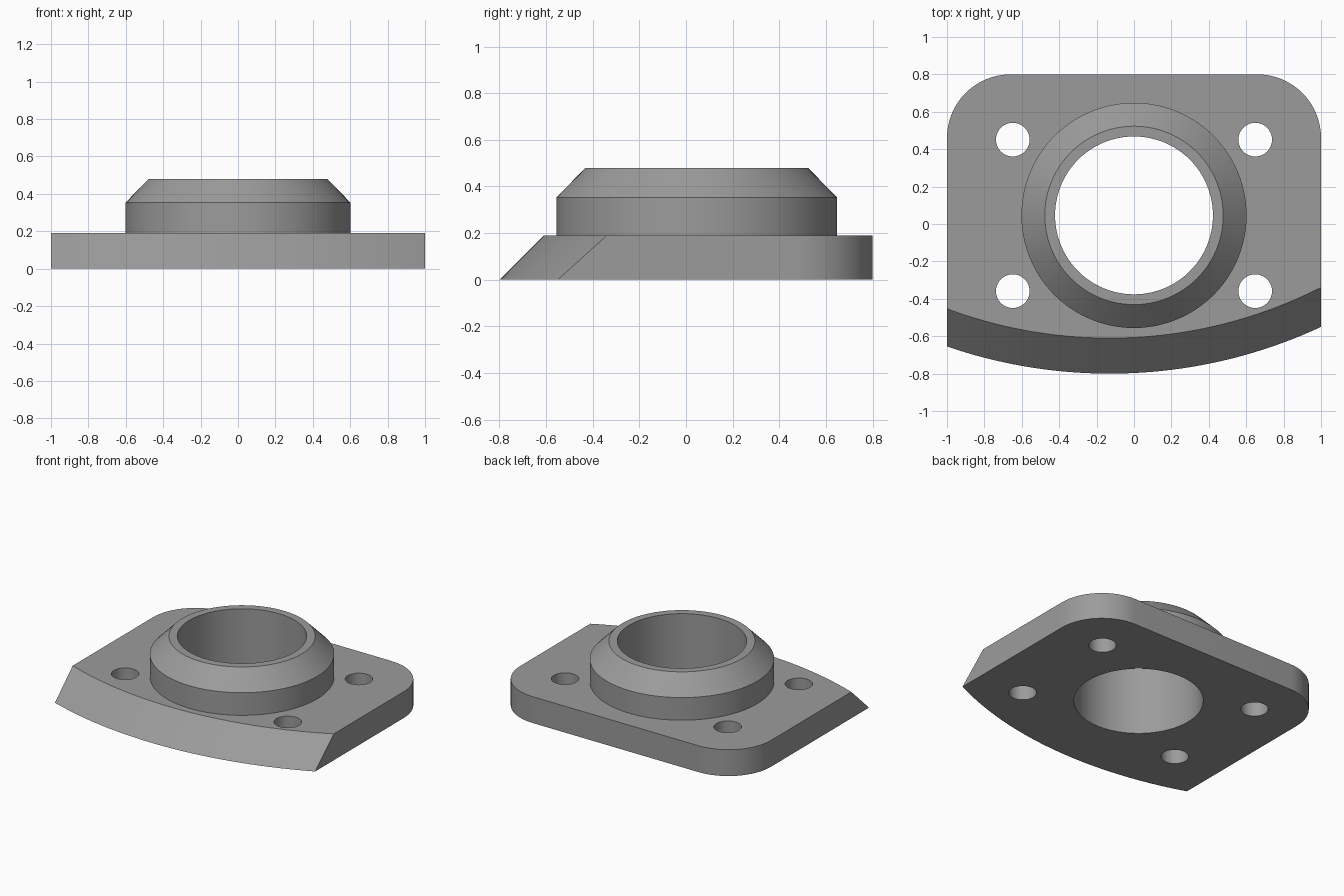
import bpy, bmesh, math

if "Cube" in bpy.data.objects:
    bpy.data.objects.remove(bpy.data.objects["Cube"])

PLATE_H, BORE_Y = 0.19, 0.046

grey = bpy.data.materials.new("machined grey")
grey.diffuse_color = (0.33, 0.33, 0.33, 1)
grey.use_nodes = True
grey.node_tree.nodes["Principled BSDF"].inputs["Base Color"].default_value = grey.diffuse_color


def loft(name, rings):
    """Closed solid through stacked rings with equal point counts."""
    bm = bmesh.new()
    loops = [[bm.verts.new(p) for p in ring] for ring in rings]
    n = len(loops[0])
    for a, b in zip(loops, loops[1:]):
        for i in range(n):
            j = (i + 1) % n
            bm.faces.new((a[i], a[j], b[j], b[i]))
    bm.faces.new(loops[0][::-1])
    bm.faces.new(loops[-1])
    mesh = bpy.data.meshes.new(name)
    bm.to_mesh(mesh)
    bm.free()
    mesh.materials.append(grey)
    obj = bpy.data.objects.new(name, mesh)
    bpy.context.collection.objects.link(obj)
    return obj


def turned(name, x, y, profile, n):
    """Round solid from (radius, z) pairs."""
    return loft(name, [[(x + r * math.cos(2 * math.pi * i / n),
                         y + r * math.sin(2 * math.pi * i / n), z)
                        for i in range(n)] for r, z in profile])


def combine(target, tool, operation):
    mod = target.modifiers.new(operation, 'BOOLEAN')
    mod.operation, mod.solver, mod.object = operation, 'EXACT', tool
    bpy.context.view_layer.objects.active = target
    bpy.ops.object.modifier_apply(modifier=mod.name)
    bpy.data.objects.remove(tool)


def plate_ring(z):
    """Outline with a large curved front edge and rounded back corners."""
    radius, cx, cy = 2.68 - z, -0.13, 1.88
    pts = []
    for i in range(41):
        x = -1 + 2 * i / 40
        pts.append((x, cy - math.sqrt(radius ** 2 - (x - cx) ** 2), z))
    for sx, start in ((1, 0), (-1, 90)):
        for i in range(17):
            a = math.radians(start + 90 * i / 16)
            pts.append((sx * 0.66 + 0.34 * math.cos(a), 0.46 + 0.34 * math.sin(a), z))
    return pts


# Flange plate with sloping curved front
flange = loft("flange", [plate_ring(0), plate_ring(PLATE_H)])

# Raised collar with chamfered shoulder
collar = turned("collar", 0, BORE_Y,
                [(0.602, 0.1), (0.602, 0.353), (0.477, 0.48)], 96)
combine(flange, collar, 'UNION')

# Central bore
combine(flange, turned("bore", 0, BORE_Y, [(0.422, -0.2), (0.422, 0.7)], 96), 'DIFFERENCE')

# Four bolt holes
for sx in (-1, 1):
    for sy in (-1, 1):
        hole = turned("bolt_hole", sx * 0.648, BORE_Y + sy * 0.405,
                      [(0.09, -0.2), (0.09, 0.4)], 40)
        combine(flange, hole, 'DIFFERENCE')

# Smooth round walls, keep machined edges crisp
bpy.ops.object.select_all(action='DESELECT')
flange.select_set(True)
bpy.context.view_layer.objects.active = flange
bpy.ops.object.shade_smooth_by_angle(angle=math.radians(25))
